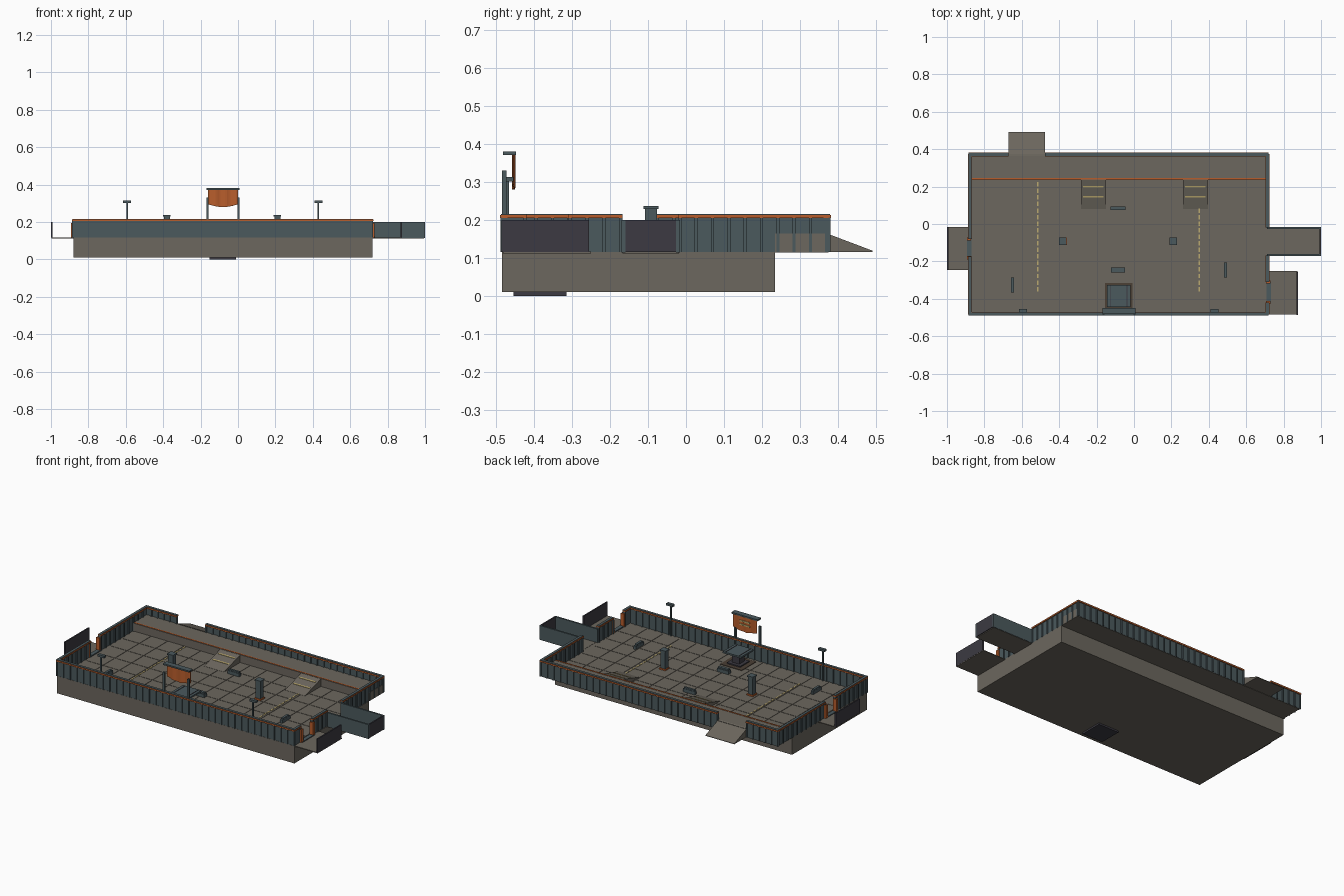
import bpy, bmesh, math
from mathutils import Vector

cube = bpy.data.objects.get("Cube")
if cube:
    bpy.data.objects.remove(cube, do_unlink=True)


def material(name, rgb):
    m = bpy.data.materials.new(name)
    m.use_nodes = True
    m.diffuse_color = (*rgb, 1)
    m.node_tree.nodes["Principled BSDF"].inputs["Base Color"].default_value = (*rgb, 1)
    return m


STONE = material("warm_grey_stone", (.15, .135, .112))
SLATE = material("slate_blue_metal", (.07, .1, .11))
ORANGE = material("burnt_orange", (.48, .11, .025))
DARK = material("charcoal", (.045, .042, .054))
YELLOW = material("pale_yellow", (.5, .4, .16))
BROWN = material("dark_brown", (.07, .05, .035))


def add_box(bm, x0, x1, y0, y1, z0, z1):
    vs = bmesh.ops.create_cube(bm, size=1)["verts"]
    for v in vs:
        v.co = Vector((x1 if v.co.x > 0 else x0, y1 if v.co.y > 0 else y0,
                       z1 if v.co.z > 0 else z0))


def finish(name, bm, mat):
    me = bpy.data.meshes.new(name)
    bm.to_mesh(me)
    bm.free()
    me.materials.append(mat)
    ob = bpy.data.objects.new(name, me)
    bpy.context.collection.objects.link(ob)
    return ob


def boxes(name, mat, *dims):
    bm = bmesh.new()
    for d in dims:
        add_box(bm, *d)
    return finish(name, bm, mat)


def prism(name, mat, x0, x1, profile):
    """Extrude a (y, z) profile along x."""
    bm = bmesh.new()
    face = bm.faces.new([bm.verts.new((x0, y, z)) for y, z in profile])
    new = bmesh.ops.extrude_face_region(bm, geom=[face])["geom"]
    bmesh.ops.translate(bm, vec=(x1 - x0, 0, 0),
                        verts=[g for g in new if isinstance(g, bmesh.types.BMVert)])
    bmesh.ops.recalc_face_normals(bm, faces=bm.faces)
    return finish(name, bm, mat)


L, R, F, B = -.88, .72, -.485, .375      # platform edges
FLOOR, LEDGE, TOP = .116, .165, .216     # floor, raised ledge and wall top

# Platform, raised ledge and outside ramp
boxes("platform", STONE, (L, R, F, .235, .01, FLOOR))
boxes("ledge", STONE, (L, R, .235, B, FLOOR - .002, LEDGE))
boxes("ledge_edge_trim", ORANGE, (L + .01, R - .01, .239, .247, LEDGE - .003, LEDGE + .002))
prism("outside_ramp", STONE, -.67, -.475,
      [(B - .01, FLOOR), (.492, FLOOR), (.492, FLOOR + .003), (B - .01, LEDGE + .002)])

# Shallow floor tiles
bm = bmesh.new()
cols, rows = 14, 6
w, d = (R - L - .04) / cols, .7 / rows
for i in range(cols):
    for j in range(rows):
        x, y = L + .02 + i * w, F + .02 + j * d
        add_box(bm, x + .0015, x + w - .0015, y + .0015, y + d - .0015, FLOOR - .001, FLOOR + .002)
finish("floor_tiles", bm, STONE)

# Inner ramps with yellow tread strips
for n, cx in enumerate((-.217, .328)):
    prism(f"inner_ramp_{n}", STONE, cx - .067, cx + .067,
          [(.08, FLOOR), (.24, FLOOR), (.24, LEDGE), (.08, FLOOR + .003)])
    for k, y in enumerate((.145, .2)):
        z = FLOOR + .003 + (y - .08) / .16 * (LEDGE - FLOOR - .003)
        prism(f"ramp_strip_{n}_{k}", YELLOW, cx - .055, cx + .055,
              [(y - .004, z - .003), (y + .004, z - .001), (y + .004, z + .003), (y - .004, z + .001)])

# Dashed floor lines
bm = bmesh.new()
for x in (-.515, .35):
    for i in range(17):
        y = -.36 + i * .035
        add_box(bm, x - .004, x + .004, y, y + .024, FLOOR, FLOOR + .004)
finish("floor_dashes", bm, YELLOW)


# Ribbed walls with orange rail and slate cap
def wall(name, axis, at, a, b, z0):
    def add(bm, s, e, half, lo, hi):
        if axis == "x":
            add_box(bm, s, e, at - half, at + half, lo, hi)
        else:
            add_box(bm, at - half, at + half, s, e, lo, hi)
    bm = bmesh.new()
    add(bm, a, b, .004, z0, TOP - .006)
    count = max(1, round((b - a) / .045))
    for i in range(count + 1):
        c = a + .004 + (b - a - .008) * i / count
        add(bm, c - .004, c + .004, .0095, z0, TOP - .01)
    add(bm, a, b, .008, TOP - .003, TOP)
    finish(name, bm, SLATE)
    bm = bmesh.new()
    add(bm, a, b, .0105, TOP - .011, TOP - .003)
    finish(name + "_rail", bm, ORANGE)


wall("front_wall", "x", F + .005, L - .005, R, FLOOR)
wall("back_wall_right", "x", B - .003, L - .005, -.67, FLOOR)
wall("back_wall_left", "x", B - .003, -.475, R, FLOOR)
for n, (a, b) in enumerate(((F, -.175), (-.08, B))):
    wall(f"right_side_wall_{n}", "y", L + .003, a, b, FLOOR)
for n, (a, b) in enumerate(((F, -.42), (-.31, -.168), (-.02, B))):
    wall(f"left_side_wall_{n}", "y", R - .007, a, b, FLOOR)

# Side gates with orange jambs and a sill
for name, x, a, b in (("left", R, -.42, -.31), ("right", L, -.18, -.08)):
    boxes(name + "_gate_sill", SLATE, (x - .012, x + .012, a, b, FLOOR, FLOOR + .006))
    boxes(name + "_gate_jambs", ORANGE,
          *[(x - .014, x + .009, y - .009, y + .009, FLOOR, TOP - .02) for y in (a, b)])

# Side bays: floor slab and dark end screen
boxes("left_bay_floor", STONE, (R, .875, -.483, -.25, FLOOR - .004, FLOOR + .001))
boxes("left_bay_screen", DARK, (.868, .876, -.486, -.256, FLOOR, .2))
boxes("right_bay_floor", STONE, (-.998, L, -.245, -.015, FLOOR - .004, FLOOR + .001))
boxes("right_bay_screen", DARK, (-1, -.992, -.245, -.015, FLOOR, .2))

# Open corridor on the left side
boxes("corridor_floor", STONE, (R, .995, -.168, -.018, FLOOR - .004, FLOOR + .001))
boxes("corridor_walls", SLATE, *[(R - .01, 1, y - .005, y + .005, FLOOR - .002, .2) for y in (-.165, -.021)])
boxes("corridor_end", DARK, (.992, 1, -.162, -.024, FLOOR, .2))

# Square pillars with collars and caps
for n, x in enumerate((-.38, .21)):
    y = -.092
    boxes(f"pillar_{n}", SLATE, (x - .016, x + .016, y - .016, y + .016, FLOOR, .232),
          (x - .02, x + .02, y - .02, y + .02, .229, .237))
    boxes(f"pillar_collar_{n}", ORANGE, (x - .021, x + .021, y - .021, y + .021, FLOOR, FLOOR + .01))

# Low barriers
for n, (x, y, hx, hy) in enumerate(((-.085, .085, .04, .009), (-.085, -.245, .038, .013),
                                    (-.65, -.325, .008, .04), (.49, -.245, .008, .04))):
    boxes(f"barrier_{n}", SLATE, (x - hx, x + hx, y - hy, y + hy, FLOOR, FLOOR + .022),
          (x - hx * .9, x + hx * .9, y - hy * .7, y + hy * .7, FLOOR, FLOOR + .03))

# Raised lift table with pit frame, column and underside plate
cx, cy = -.082, -.385
boxes("lift_plate", DARK, (cx - .07, cx + .07, cy - .07, cy + .07, 0, .011))
boxes("lift_column", DARK, (cx - .025, cx + .025, cy - .025, cy + .025, FLOOR, .19),
      (cx - .045, cx + .045, cy - .045, cy + .045, FLOOR, FLOOR + .012))
boxes("lift_pit_frame", BROWN, (cx - .073, cx + .073, cy - .07, cy + .07, FLOOR, FLOOR + .005))
boxes("lift_table", SLATE, (cx - .062, cx + .062, cy - .06, cy + .06, .186, .196))
boxes("lift_table_seams", DARK,
      *[(cx + s * .045 - .002, cx + s * .045 + .002, cy - .055, cy + .055, .195, .198) for s in (-1, 1)])

# Lamp posts on the front wall
for n, x in enumerate((-.593, .43)):
    boxes(f"lamp_post_{n}", SLATE, (x - .004, x + .004, -.474, -.466, FLOOR, .305),
          (x - .022, x + .022, -.474, -.455, .301, .314))

# Banner frame
boxes("banner_posts", SLATE, *[(x - .006, x + .006, -.485, -.473, FLOOR, .33) for x in (-.163, .003)])
boxes("banner_bar", SLATE, (-.168, .008, -.482, -.448, .372, .381))

# Rippled hanging banner with a sagging hem
bm = bmesh.new()
steps = 16
grid = []
for i in range(steps + 1):
    t = i / steps
    y = -.456 + .003 * math.sin(t * math.pi * 6)
    hem = .295 - .015 * math.sin(math.pi * t)
    grid.append([bm.verts.new((-.16 + .16 * t, y, z)) for z in (hem, .374)])
for p, q in zip(grid, grid[1:]):
    bm.faces.new((p[0], q[0], q[1], p[1]))
banner = finish("banner_cloth", bm, ORANGE)
solid = banner.modifiers.new("thickness", "SOLIDIFY")
solid.thickness = .003
boxes("banner_bands", YELLOW, *[(-.115, -.045, -.453, -.449, z, z + .009) for z in (.318, .34)])
